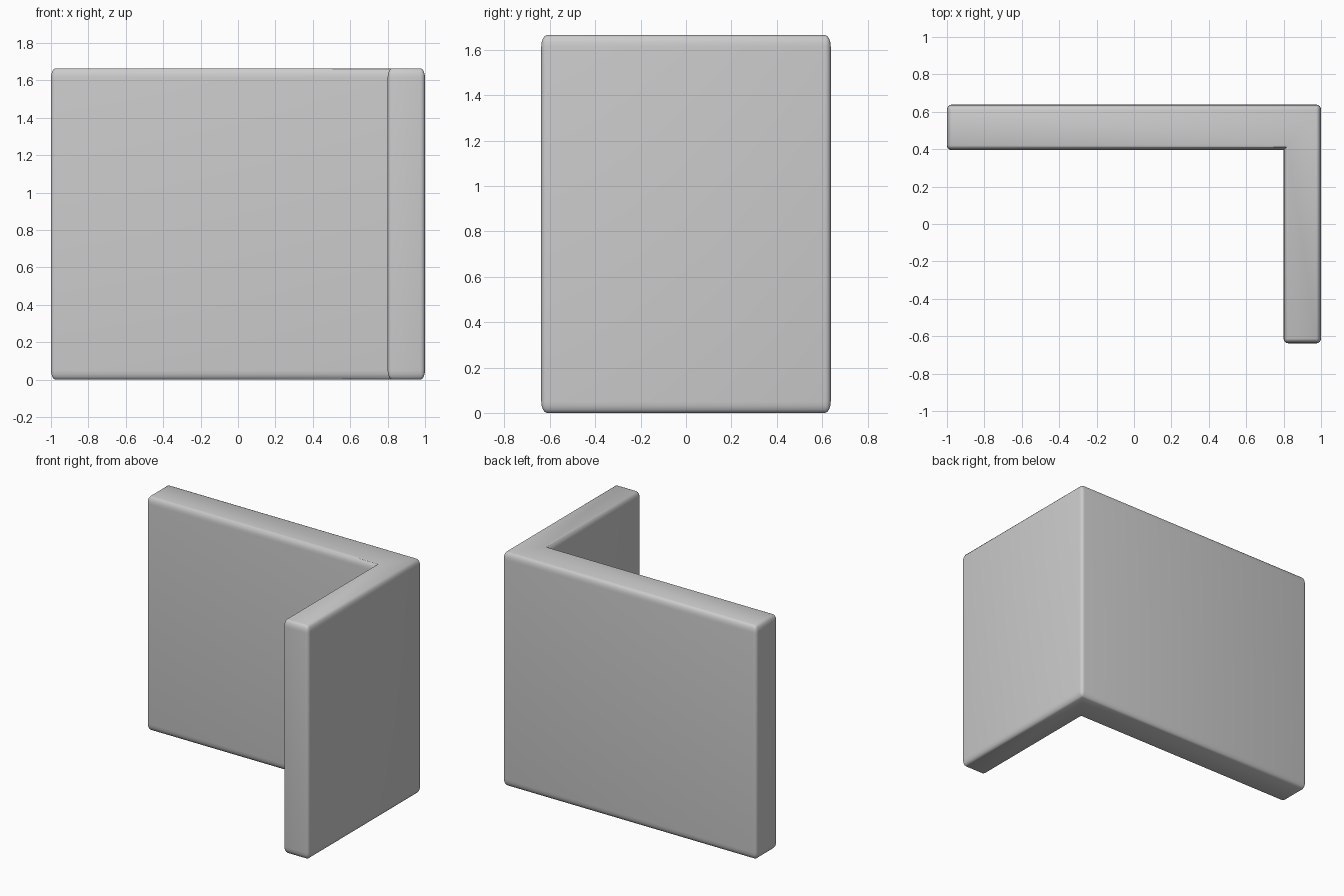
import bpy, bmesh

if "Cube" in bpy.data.objects:
    bpy.data.objects.remove(bpy.data.objects["Cube"])

HEIGHT = 1.665
ROUND = 0.025       # edge rounding in plan
Z_STRETCH = 2.0     # rounding is taller than it is wide

# L-shaped plan: long back wall and short side wall
plan = [(-1, 0.395), (0.8, 0.395), (0.8, -0.638), (1, -0.638), (1, 0.638), (-1, 0.638)]

bm = bmesh.new()
base = bm.faces.new([bm.verts.new((x, y, 0)) for x, y in plan])
top = bmesh.ops.extrude_face_region(bm, geom=[base])["geom"]
for v in top:
    if isinstance(v, bmesh.types.BMVert):
        v.co.z = HEIGHT / Z_STRETCH
if not any(len(e.link_faces) == 1 for e in bm.edges):
    pass
else:
    bm.faces.new([v for v in bm.verts if v.co.z == 0])
bmesh.ops.recalc_face_normals(bm, faces=bm.faces)

# Round every edge except the crisp inner corner
bmesh.ops.bevel(bm, geom=[e for e in bm.edges if e.is_convex], offset=ROUND,
                offset_type='OFFSET', segments=4, profile=0.5,
                affect='EDGES', clamp_overlap=True)
for v in bm.verts:
    v.co.z *= Z_STRETCH
bmesh.ops.recalc_face_normals(bm, faces=bm.faces)

mesh = bpy.data.meshes.new("corner_wall")
bm.to_mesh(mesh)
bm.free()
wall = bpy.data.objects.new("corner_wall", mesh)
bpy.context.collection.objects.link(wall)
bpy.context.view_layer.objects.active = wall
wall.select_set(True)
bpy.ops.object.shade_smooth_by_angle()
